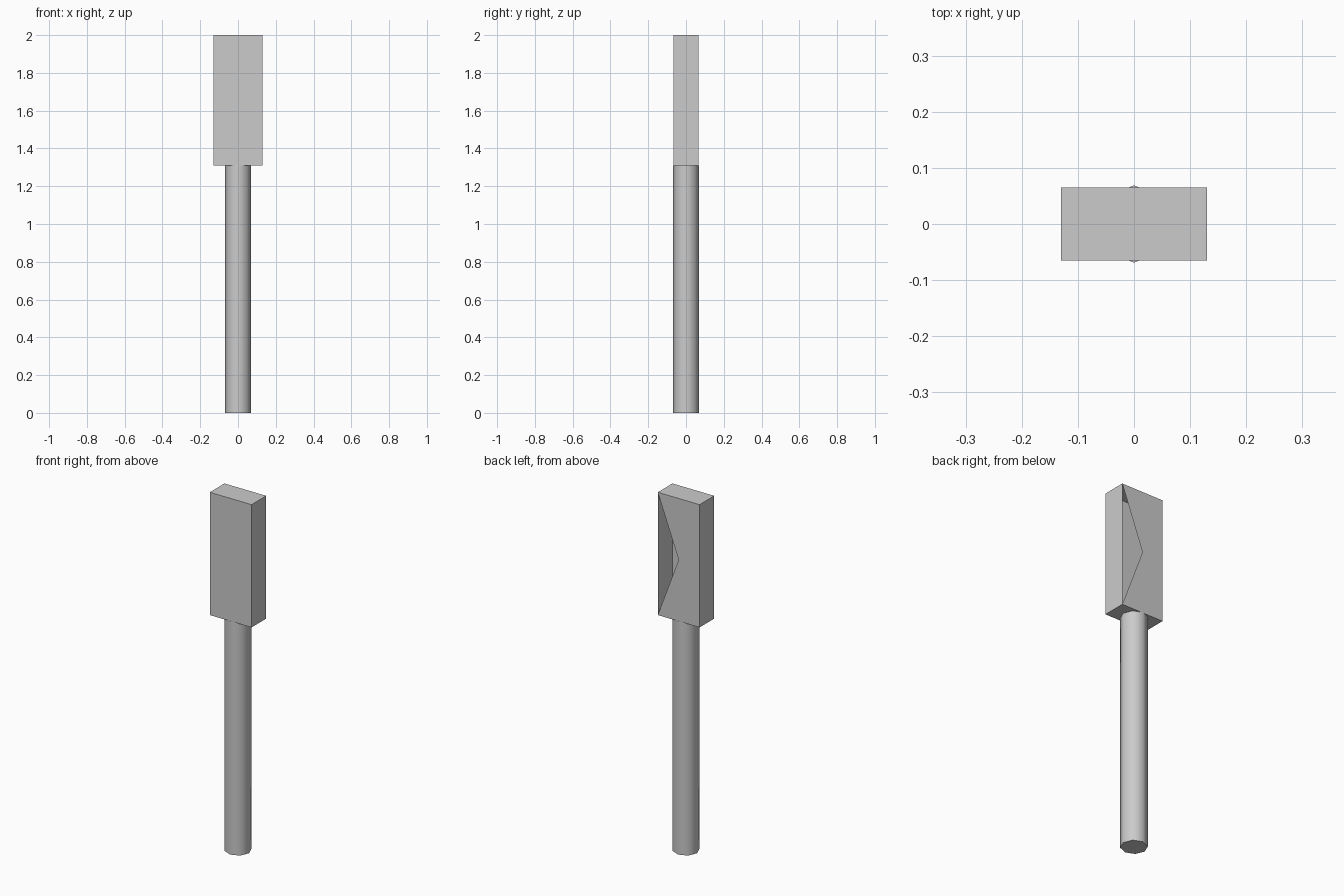
import bpy, bmesh, math
from mathutils import Matrix

if "Cube" in bpy.data.objects:
    bpy.data.objects.remove(bpy.data.objects["Cube"])

POLE_TOP = 1.31
TOTAL = 2.0


def add_object(name, bm):
    mesh = bpy.data.meshes.new(name)
    bm.to_mesh(mesh)
    bm.free()
    obj = bpy.data.objects.new(name, mesh)
    bpy.context.collection.objects.link(obj)
    return obj


# Eight-sided handle, smooth around its sides
bpy.ops.mesh.primitive_cylinder_add(vertices=8, radius=0.069, depth=POLE_TOP,
                                    location=(0, 0, POLE_TOP / 2))
handle = bpy.context.object
handle.name = "handle"
bpy.ops.object.shade_smooth_by_angle(angle=math.radians(60))

# Rectangular head block
bm = bmesh.new()
size = Matrix.Diagonal((0.26, 0.13, TOTAL - POLE_TOP, 1))
bmesh.ops.create_cube(bm, size=1,
                      matrix=Matrix.Translation((0, 0, (TOTAL + POLE_TOP) / 2)) @ size)

# Back face is a fan around its centre, with the triangle on the +x side open
back = max(bm.faces, key=lambda f: f.calc_center_median().y)
fan = bmesh.ops.poke(bm, faces=[back])["faces"]
gap = max(fan, key=lambda f: f.calc_center_median().x)
bmesh.ops.delete(bm, geom=[gap], context='FACES_ONLY')
add_object("head", bm)
